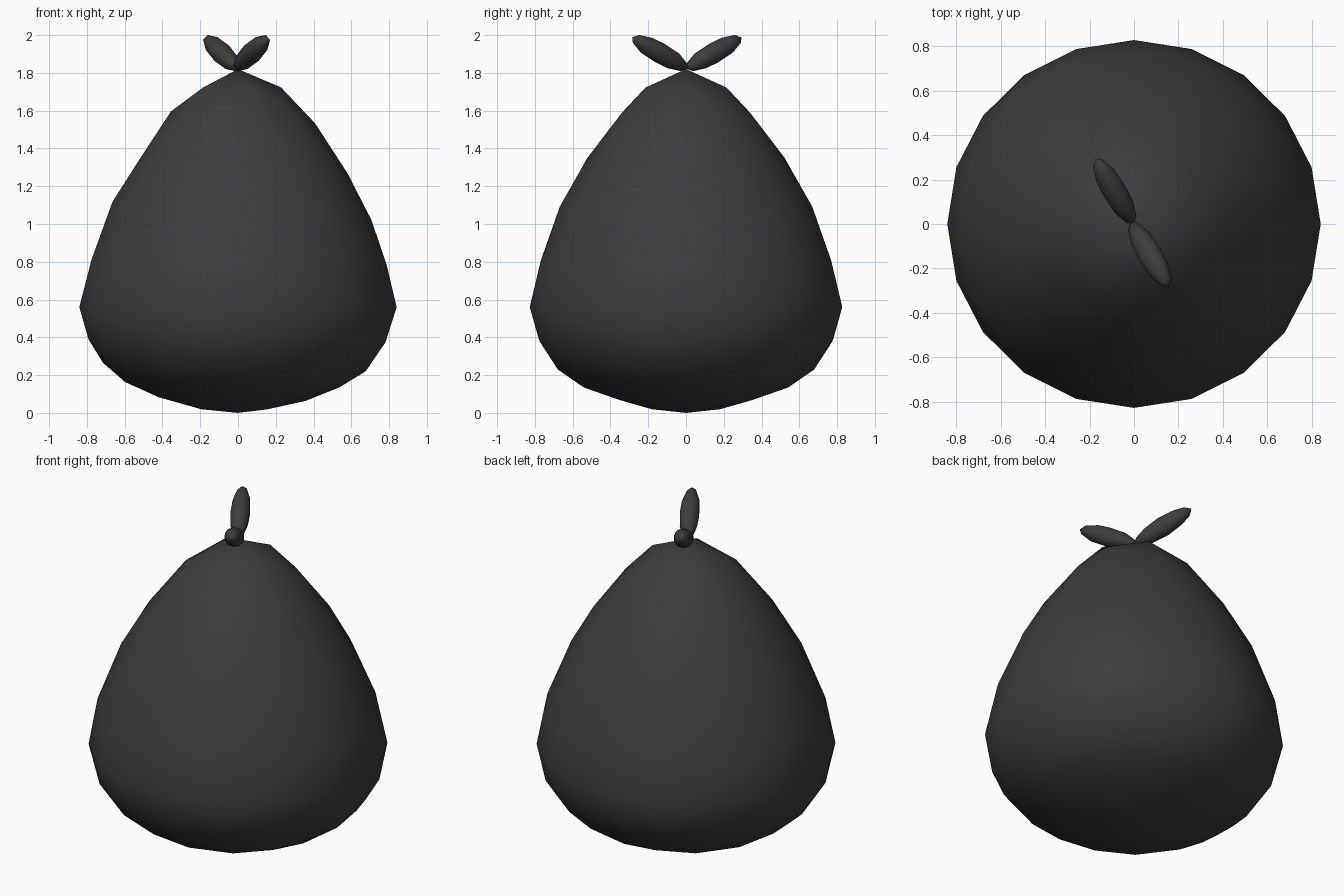
import bpy
import math
from mathutils import Vector

if "Cube" in bpy.data.objects:
    bpy.data.objects.remove(bpy.data.objects["Cube"])

mat = bpy.data.materials.new("dark grey plastic")
mat.diffuse_color = (0.047, 0.047, 0.047, 1)
mat.use_nodes = True
mat.node_tree.nodes["Principled BSDF"].inputs["Base Color"].default_value = mat.diffuse_color

# Sack outline (radius, height), one point per 15 degrees of polar angle, bottom to top
PROFILE = [(0, 0.0), (0.20, 0.02), (0.40, 0.075), (0.565, 0.14), (0.69, 0.23),
           (0.80, 0.385), (0.84, 0.56), (0.795, 0.79), (0.68, 1.09),
           (0.545, 1.33), (0.39, 1.56), (0.235, 1.72), (0, 1.82)]


def outline(t):
    i = min(int(t), len(PROFILE) - 2)
    f = t - i
    (r0, z0), (r1, z1) = PROFILE[i], PROFILE[i + 1]
    return r0 + (r1 - r0) * f, z0 + (z1 - z0) * f


def ball(name, subdivisions):
    bpy.ops.mesh.primitive_ico_sphere_add(subdivisions=subdivisions, radius=1)
    ob = bpy.context.object
    ob.name = name
    ob.data.materials.append(mat)
    bpy.ops.object.shade_smooth()
    return ob


# Sack body: a ball reshaped to the outline
body = ball("sack_body", 3)
for v in body.data.vertices:
    d = v.co.normalized()
    polar = math.acos(max(-1, min(1, -d.z)))
    r, z = outline(polar / math.radians(15))
    flat = Vector((d.x, d.y, 0))
    if flat.length > 1e-5:
        flat.normalize()
    else:
        r = 0
    v.co = (flat.x * r, flat.y * r * 0.985, z)

# Two knot ends, leaning outwards from the top
for name, center, side in (("back_knot_end", (-0.087, 0.147, 1.905), 1),
                           ("front_knot_end", (0.072, -0.138, 1.905), -1)):
    ear = ball(name, 2)
    axis = Vector((-0.085 * side, 0.147 * side, 0.083))
    turn = axis.to_track_quat('Z', 'Y')
    for v in ear.data.vertices:
        p = Vector((v.co.x * 0.056, v.co.y * 0.056, v.co.z * axis.length))
        v.co = turn @ p + Vector(center)
